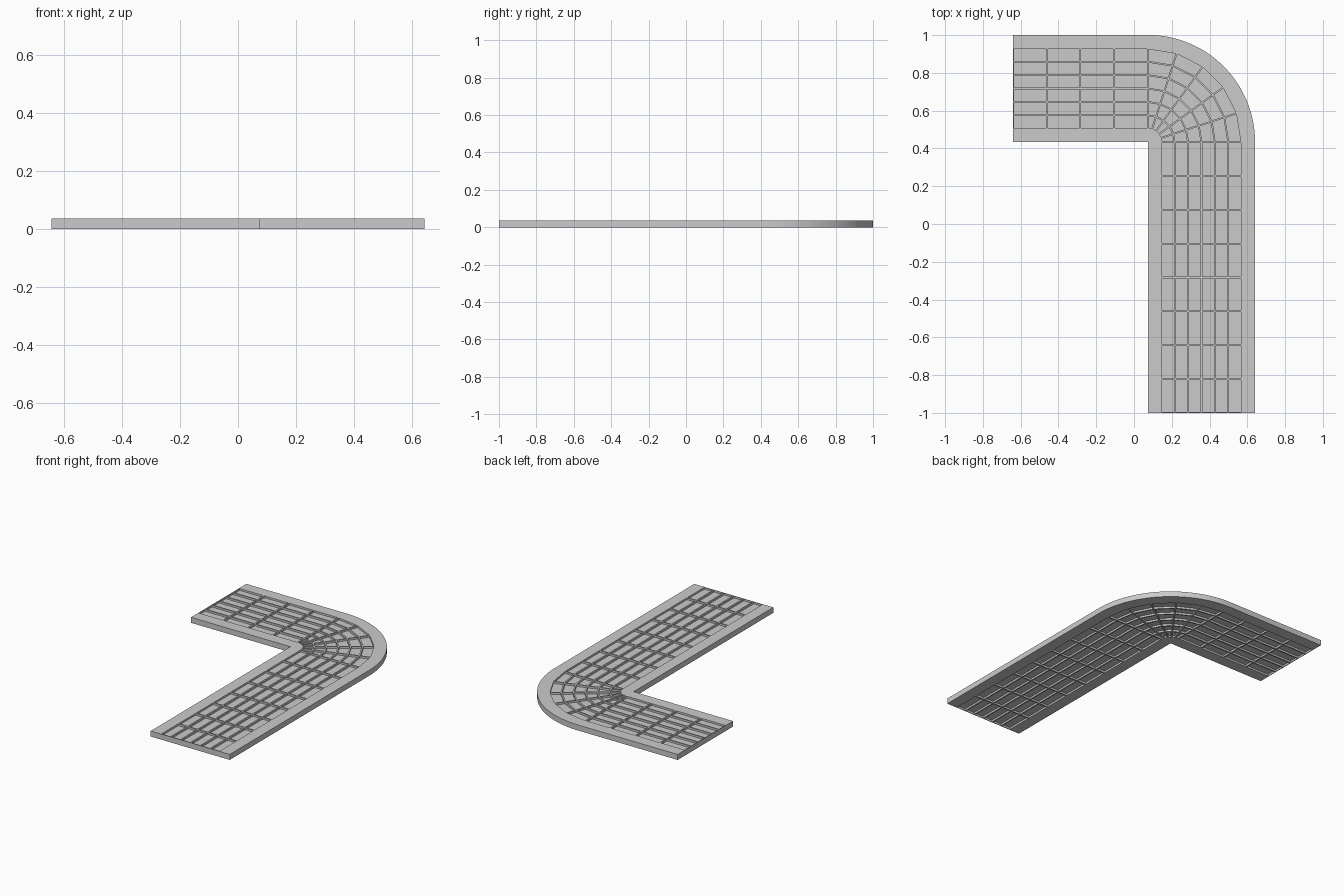
import bpy, bmesh, math
from mathutils import Vector

if "Cube" in bpy.data.objects:
    bpy.data.objects.remove(bpy.data.objects["Cube"])

H = 0.036            # slab thickness
W = 0.568            # path width
RIM = 0.071          # plain border width
LANES = 6
PX, PY = 0.073, 0.433   # inner corner, pivot of the bend
X_END, Y_END = -0.641, -1.0
BEND = 5             # panel wedges in the bend
ARC = 6              # outer arc subdivisions per wedge
GAP = 0.0045         # half width of the ribs between panels
DEPTH = 0.012        # recess of panels on each side

# Stations across the path: base point on inner edge, direction outward (degrees)
stations = [(PX, Y_END + (PY - Y_END) * i / 8, 0.0) for i in range(9)]
stations += [(PX, PY, 90.0 * i / BEND) for i in range(1, BEND + 1)]
stations += [(PX + (X_END - PX) * i / 4, PY, 90.0) for i in range(1, 5)]
lane = (W - 2 * RIM) / LANES
radii = [0.0] + [RIM + lane * i for i in range(LANES + 1)] + [W]

bm = bmesh.new()
panel_tag = bm.faces.layers.int.new("panel")
cache = {}


def vert(x, y, deg, r):
    a = math.radians(deg)
    p = (x + r * math.cos(a), y + r * math.sin(a), 0.0)
    key = (round(p[0], 5), round(p[1], 5))
    if key not in cache:
        cache[key] = bm.verts.new(p)
    return cache[key]


# Flat plan: border strips and panel cells
for s, t in zip(stations, stations[1:]):
    for k in range(len(radii) - 1):
        r0, r1 = radii[k], radii[k + 1]
        loop = [vert(*s, r0), vert(*s, r1)]
        if k == len(radii) - 2 and s[2] != t[2]:
            loop += [vert(PX, PY, s[2] + (t[2] - s[2]) * j / ARC, r1)
                     for j in range(1, ARC)]
        loop += [vert(*t, r1), vert(*t, r0)]
        face = bm.faces.new(list(dict.fromkeys(loop)))
        face[panel_tag] = 1 if 0 < k < len(radii) - 2 else 0

# Thickness
res = bmesh.ops.extrude_face_region(bm, geom=bm.faces[:], use_keep_orig=True)
top = [g for g in res["geom"] if isinstance(g, bmesh.types.BMVert)]
bmesh.ops.translate(bm, verts=top, vec=Vector((0, 0, H)))
bmesh.ops.recalc_face_normals(bm, faces=bm.faces[:])
bm.normal_update()

# Recessed panels on top and underside, leaving thin ribs
cells = [f for f in bm.faces if f[panel_tag] == 1 and abs(f.normal.z) > 0.9]
bmesh.ops.inset_individual(bm, faces=cells, thickness=GAP, use_even_offset=True)
bm.normal_update()
bmesh.ops.inset_individual(bm, faces=cells, thickness=0.0, depth=-DEPTH)

mesh = bpy.data.meshes.new("curved_path")
bm.to_mesh(mesh)
bm.free()
obj = bpy.data.objects.new("curved_path", mesh)
bpy.context.collection.objects.link(obj)
